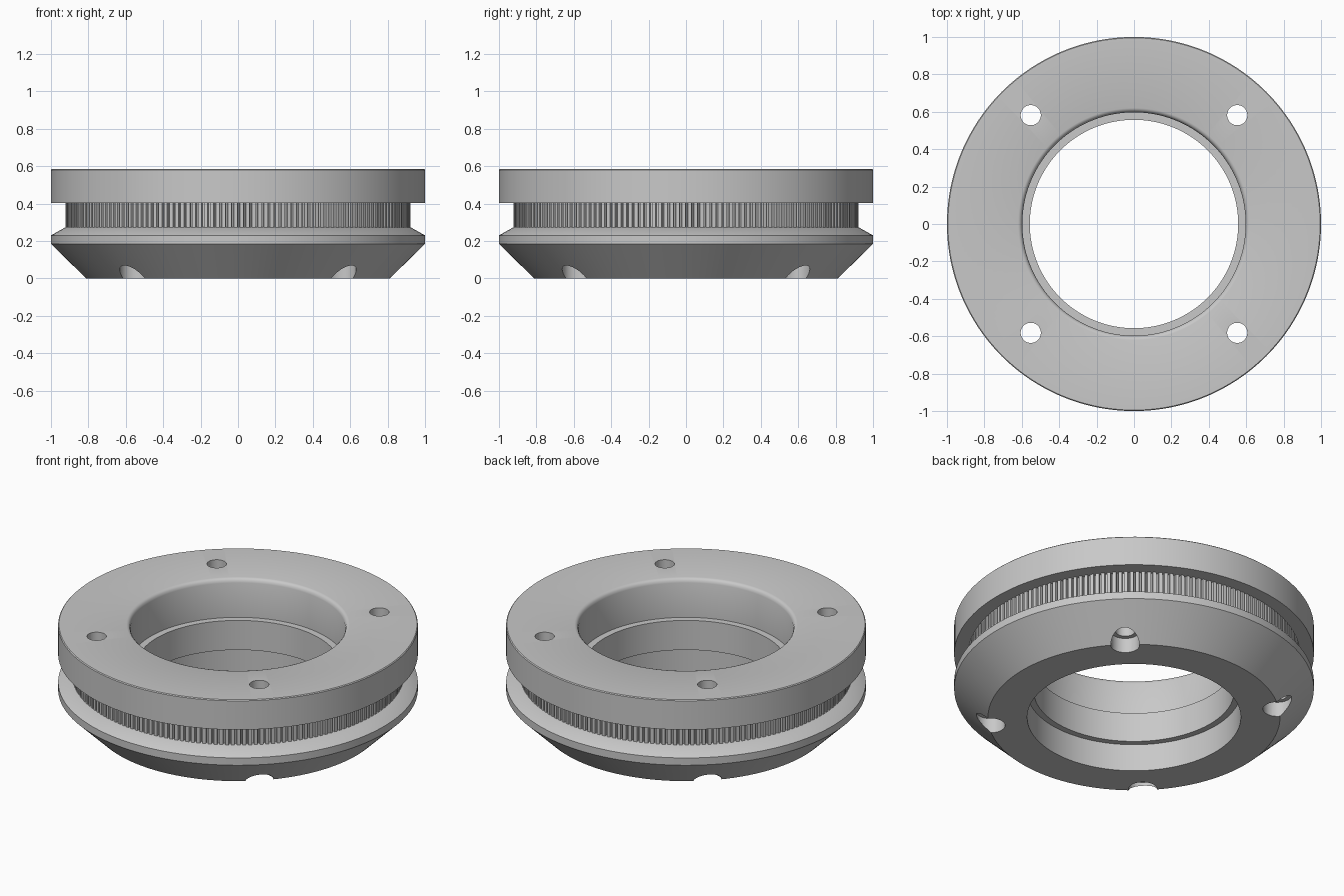
import bpy
import bmesh
from math import cos, sin, pi, radians

if "Cube" in bpy.data.objects:
    bpy.data.objects.remove(bpy.data.objects["Cube"])

# single plain grey
grey = bpy.data.materials.new("plain grey")
grey.use_nodes = True
colour = (0.58, 0.58, 0.58, 1)
grey.diffuse_color = colour
grey.node_tree.nodes["Principled BSDF"].inputs["Base Color"].default_value = colour


def finish(bm, name, location=(0, 0, 0)):
    bmesh.ops.recalc_face_normals(bm, faces=bm.faces[:])
    mesh = bpy.data.meshes.new(name)
    bm.to_mesh(mesh)
    bm.free()
    obj = bpy.data.objects.new(name, mesh)
    obj.location = location
    obj.data.materials.append(grey)
    bpy.context.collection.objects.link(obj)
    return obj


def lathe(name, profile, segments, location=(0, 0, 0)):
    """Spin a closed (radius, height) outline around z."""
    bm = bmesh.new()
    verts = [bm.verts.new((r, 0, z)) for r, z in profile]
    edges = []
    for a, b in zip(verts, verts[1:] + verts[:1]):
        if a.co.x > 0 or b.co.x > 0:  # no edge along the axis
            edges.append(bm.edges.new((a, b)))
    bmesh.ops.spin(bm, geom=verts + edges, cent=(0, 0, 0), axis=(0, 0, 1),
                   angle=2 * pi, steps=segments, use_merge=True)
    bmesh.ops.remove_doubles(bm, verts=bm.verts[:], dist=1e-5)
    return finish(bm, name, location)


def activate(obj):
    bpy.ops.object.select_all(action="DESELECT")
    obj.select_set(True)
    bpy.context.view_layer.objects.active = obj


# body: chamfered base, waist, upper flange, and bore with a narrower neck
body = lathe("ring_body", [
    (0.594, 0), (0.812, 0), (1, 0.185), (1, 0.23), (0.92, 0.275),
    (0.906, 0.275), (0.906, 0.403), (1, 0.403), (1, 0.58), (0.995, 0.585),
    (0.62, 0.585), (0.61, 0.582), (0.602, 0.574), (0.597, 0.56),
    (0.597, 0.348), (0.557, 0.348), (0.557, 0.167), (0.594, 0.167),
], 192)

# four stepped bolt holes: narrow through hole, wide counterbore below
hole, bore, step = 0.054, 0.08, 0.09
for sx in (-1, 1):
    for sy in (-1, 1):
        cutter = lathe("bolt_hole_cutter", [
            (0, -0.1), (bore, -0.1), (bore, step), (hole, step),
            (hole, 0.7), (0, 0.7)], 40, (sx * 0.552, sy * 0.582, 0))
        cutter.hide_render = True
        bpy.context.view_layer.update()
        activate(body)
        mod = body.modifiers.new("bolt_hole", "BOOLEAN")
        mod.operation = "DIFFERENCE"
        mod.solver = "EXACT"
        mod.object = cutter
        bpy.ops.object.modifier_apply(modifier=mod.name)
        bpy.data.objects.remove(cutter)

# knurled band: upright teeth around the waist
teeth, root, tip = 180, 0.904, 0.923
bm = bmesh.new()
columns = []
for i in range(teeth):
    for offset, radius in ((0.0, root), (0.2, root), (0.3, tip), (0.9, tip)):
        a = 2 * pi * (i + offset) / teeth
        columns.append([bm.verts.new((r * cos(a), r * sin(a), z)) for r, z in
                        ((0.88, 0.265), (radius, 0.265), (radius, 0.41), (0.88, 0.41))])
for p, q in zip(columns, columns[1:] + columns[:1]):
    for k in range(4):
        n = (k + 1) % 4
        bm.faces.new((p[k], q[k], q[n], p[n]))
finish(bm, "knurled_band")

activate(body)
bpy.ops.object.shade_smooth_by_angle(angle=radians(30))
